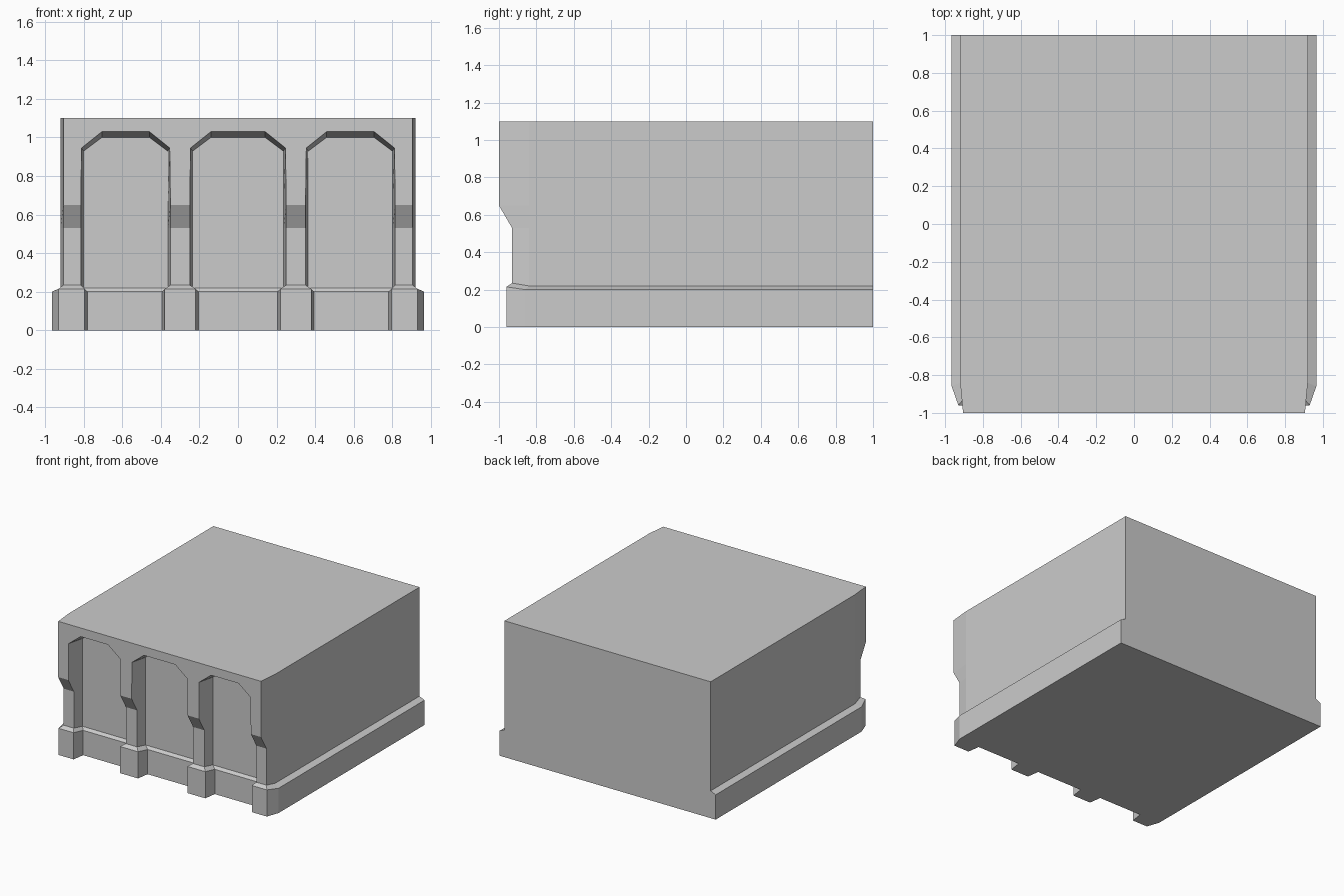
import bpy, bmesh

if "Cube" in bpy.data.objects:
    bpy.data.objects.remove(bpy.data.objects["Cube"])

WALL = -0.84  # y of the recessed wall panels


def finish(name, bm):
    bmesh.ops.recalc_face_normals(bm, faces=bm.faces)
    me = bpy.data.meshes.new(name)
    bm.to_mesh(me)
    bm.free()
    ob = bpy.data.objects.new(name, me)
    bpy.context.collection.objects.link(ob)
    return ob


def loft(name, rings):
    """Closed solid through a stack of equal-length rings."""
    bm = bmesh.new()
    vs = [[bm.verts.new(p) for p in r] for r in rings]
    n = len(vs[0])
    for a, b in zip(vs, vs[1:]):
        for i in range(n):
            j = (i + 1) % n
            bm.faces.new((a[i], a[j], b[j], b[i]))
    bm.faces.new(vs[0])
    bm.faces.new(vs[-1])
    return finish(name, bm)


# Main block with its sloped plinth along the sides and front
loft("main_block", [
    [(-x, y, z), (x, y, z), (x, 1, z), (-x, 1, z)]
    for x, y, z in ((0.965, -0.86, 0), (0.965, -0.86, 0.2),
                    (0.92, WALL, 0.22), (0.92, WALL, 1.1))])


# Arched front: contour entries are (front x, back x, front z, back z)
def side(xf, xb, zs):
    return [(xf, xb, z, z) for z in zs]


down, up = (0.65, 0.53, 0.2), (0.2, 0.53, 0.65)
contour = side(-0.905, -0.92, (1.1,) + down)
for x0, x1 in ((-0.815, -0.35), (-0.25, 0.25), (0.35, 0.815)):
    b0, b1 = x0 + 0.014, x1 - 0.014
    contour += side(x0, b0, up)
    contour += [(x0 + 0.004, b0, 0.945, 0.928), (x0 + 0.11, x0 + 0.11, 1.03, 1.0),
                (x1 - 0.11, x1 - 0.11, 1.03, 1.0), (x1 - 0.004, b1, 0.945, 0.928)]
    contour += side(x1, b1, down)
contour += side(0.905, 0.92, up + (1.1,))

bm = bmesh.new()
front = [bm.verts.new((xf, -1 if z > 0.6 else -0.93, z)) for xf, xb, z, zb in contour]
back = [bm.verts.new((xb, WALL, zb)) for xf, xb, z, zb in contour]
n = len(contour)
for i in range(n):
    j = (i + 1) % n
    bm.faces.new((front[i], front[j], back[j], back[i]))
bm.faces.new([v for v in front if v.co.z > 0.6])
legs = [v for v in front if v.co.z < 0.7]
for k in range(0, len(legs), 6):
    a, b, c, d, e, f = legs[k:k + 6]
    bm.faces.new((a, b, e, f))
    bm.faces.new((b, c, d, e))
finish("arched_front", bm)


# Flared footings under the four pilasters
def footing(name, s, foot_back, foot_front, top_back, top_front):
    def ring(bk, fr, yb, yf, zb, zf):
        return [(s * bk[0], yb, zb), (s * fr[0], yf, zf),
                (s * fr[1], yf, zf), (s * bk[1], yb, zb)]
    loft(name, [ring(foot_back, foot_front, -0.86, -0.96, 0, 0),
                ring(foot_back, foot_front, -0.86, -0.96, 0.2, 0.215),
                ring(top_back, top_front, WALL, -0.93, 0.22, 0.235)])


for s, tag in ((-1, "left"), (1, "right")):
    footing("inner_footing_" + tag, s, (0.205, 0.395), (0.22, 0.38),
            (0.236, 0.364), (0.25, 0.35))
    footing("outer_footing_" + tag, s, (0.78, 0.965), (0.795, 0.93),
            (0.801, 0.92), (0.815, 0.905))
